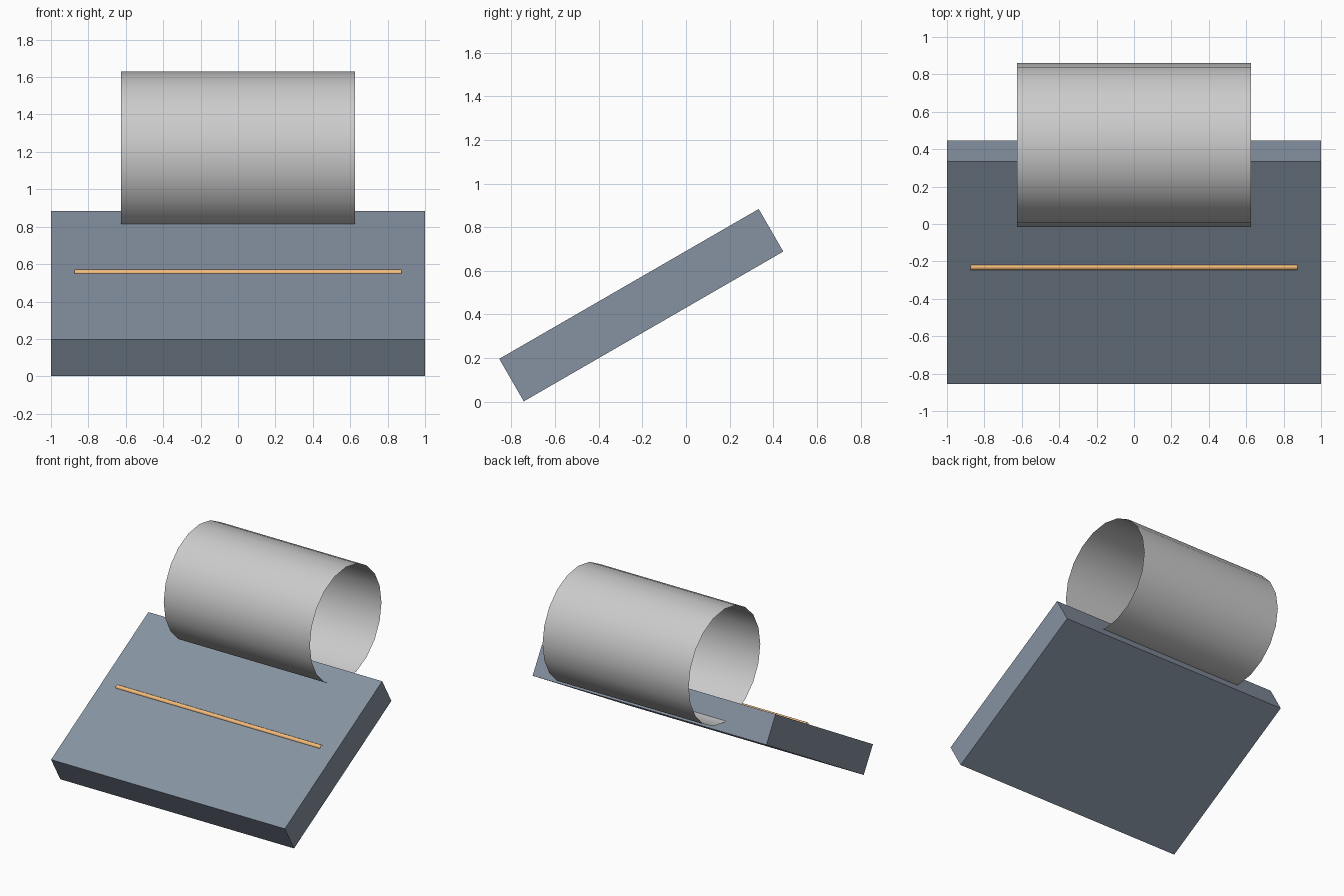
import bpy
import math

if "Cube" in bpy.data.objects:
    bpy.data.objects.remove(bpy.data.objects["Cube"])


def material(name, rgb):
    mat = bpy.data.materials.new(name)
    mat.diffuse_color = (*rgb, 1)
    mat.use_nodes = True
    mat.node_tree.nodes["Principled BSDF"].inputs["Base Color"].default_value = mat.diffuse_color
    return mat


def open_tube(name, y, z, radius, length, sides):
    # Thin uncapped cylinder lying along x
    bpy.ops.mesh.primitive_cylinder_add(
        vertices=sides, radius=radius, depth=length, end_fill_type='NOTHING',
        location=(0, y, z), rotation=(0, math.pi / 2, 0))
    ob = bpy.context.object
    ob.name = name
    bpy.ops.object.shade_smooth_by_angle(angle=math.radians(40))
    return ob


# Tilted slab
TILT = math.radians(30)
bpy.ops.mesh.primitive_cube_add(size=1, location=(0, -0.205, 0.4425), rotation=(TILT, 0, 0))
slab = bpy.context.object
slab.name = "tilted_slab"
slab.scale = (2, 1.373, 0.225)
slab.data.materials.append(material("slate", (0.24, 0.29, 0.36)))

# Large roller cutting into the upper edge of the slab
open_tube("roller", 0.4225, 1.1925, 0.4375, 1.25, 20)

# Slim rod half sunk in the slab face
rod = open_tube("accent_rod", -0.23, 0.554, 0.016, 1.75, 20)
rod.data.materials.append(material("orange", (0.9, 0.5, 0.2)))
